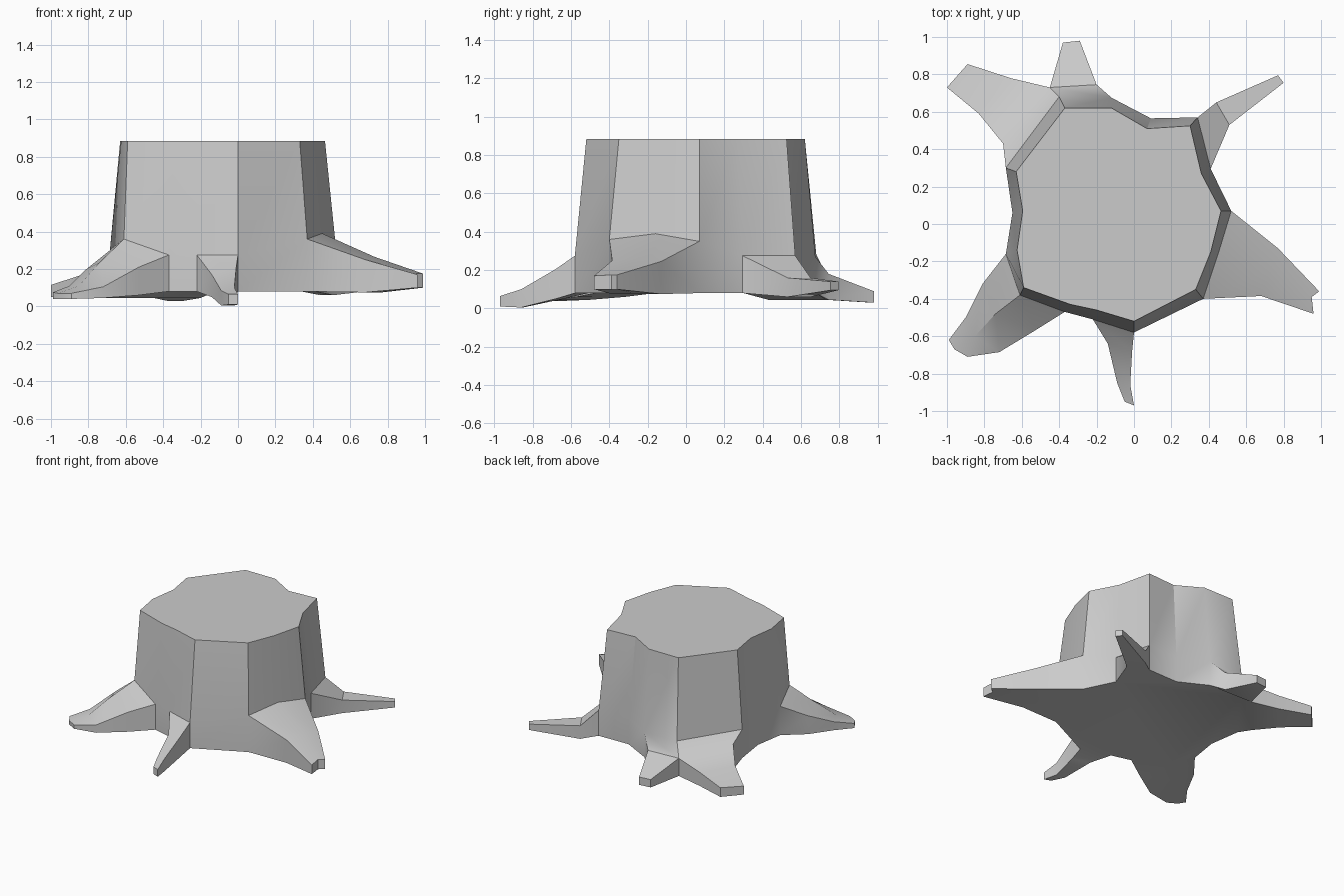
import bpy, bmesh, math

if "Cube" in bpy.data.objects:
    bpy.data.objects.remove(bpy.data.objects["Cube"])

# Trunk columns, counter-clockwise: top x, y, then flare x, y, z
RING = [(.465, .07, .52, .07, .35), (.36, .27, .41, .295, .275), (.30, .525, .34, .57, .275),
        (.07, .51, .09, .565, .275), (-.12, .62, -.12, .675, .27), (-.37, .62, -.40, .68, .28),
        (-.63, .28, -.685, .30, .30), (-.595, .07, -.65, .06, .30), (-.625, -.14, -.685, -.16, .30),
        (-.59, -.34, -.61, -.38, .36), (-.34, -.43, -.37, -.47, .275), (-.20, -.46, -.22, -.51, .275),
        (0, -.52, 0, -.58, .275), (.33, -.35, .37, -.40, .36), (.41, -.15, .45, -.16, .39)]
N = len(RING)
TOP_Z, BASE_Z = .885, .08

# Roots: first trunk column, then cross-sections (underside z, points x, y, top z)
ROOTS = [
    (1, [(.06, [(.51, .53, .16), (.44, .65, .16)]),
         (.095, [(.80, .755, .14), (.77, .795, .14)])]),
    (4, [(.045, [(-.20, .745, .18), (-.45, .73, .18)]),
         (.03, [(-.29, .98, .09), (-.38, .97, .09)])]),
    (5, [(.045, [(-.45, .73, .18), (-.70, .43, .24)]),
         (.045, [(-.66, .78, .15), (-.83, .59, .17)]),
         (.05, [(-.89, .855, .12), (-1, .73, .115)])]),
    (8, [(.06, [(-.81, -.32, .20), (-.74, -.48, .235), (-.53, -.57, .21)]),
         (.045, [(-.90, -.50, .11), (-.85, -.60, .11), (-.72, -.685, .105)]),
         (.04, [(-.99, -.62, .075), (-.96, -.67, .07), (-.89, -.71, .07)])]),
    (11, [(.05, [(-.14, -.64, .17), (-.01, -.68, .205)]),
          (.005, [(-.09, -.85, .085), (-.02, -.86, .10)]),
          (.01, [(-.05, -.95, .065), (0, -.97, .065)])]),
    (13, [(.075, [(.68, -.385, .25), (.73, -.25, .265), (.77, -.13, .245)]),
          (.10, [(.96, -.48, .17), (.95, -.39, .175), (.99, -.36, .175)])]),
]

bm = bmesh.new()
cache = {}


def vert(x, y, z):
    key = (round(x, 4), round(y, 4), round(z, 4))
    if key not in cache:
        cache[key] = bm.verts.new(key)
    return cache[key]


def face(*verts):
    # A wall shared by two neighbouring roots is internal, so it cancels out
    old = bm.faces.get(verts)
    if old:
        bm.faces.remove(old)
    else:
        bm.faces.new(verts)


top = [vert(c[0], c[1], TOP_Z) for c in RING]
flare = [vert(*c[2:]) for c in RING]
base = [vert(c[2], c[3], BASE_Z) for c in RING]

# Trunk: cut surface, underside and sloping bark
face(*top)
face(*reversed(base))
for i in range(N):
    j = (i + 1) % N
    face(flare[i], flare[j], top[j], top[i])

# Roots: tops, undersides, sides and blunt ends
covered = set()
for start, sections in ROOTS:
    n = len(sections[0][1])
    ids = [(start + k) % N for k in range(n)]
    covered.update(ids[:-1])
    up, low = [flare[i] for i in ids], [base[i] for i in ids]
    for under, pts in sections:
        up2 = [vert(*p) for p in pts]
        low2 = [vert(p[0], p[1], under) for p in pts]
        for k in range(n - 1):
            face(up[k], up2[k], up2[k + 1], up[k + 1])
            face(low[k], low[k + 1], low2[k + 1], low2[k])
        for k in (0, n - 1):
            face(low[k], low2[k], up2[k], up[k])
        up, low = up2, low2
    for k in range(n - 1):
        face(low[k], low[k + 1], up[k + 1], up[k])

# Vertical trunk foot between the roots
for i in set(range(N)) - covered:
    j = (i + 1) % N
    face(base[i], base[j], flare[j], flare[i])

bmesh.ops.recalc_face_normals(bm, faces=bm.faces)
mesh = bpy.data.meshes.new("tree_stump")
bm.to_mesh(mesh)
bm.free()
stump = bpy.data.objects.new("tree_stump", mesh)
bpy.context.collection.objects.link(stump)
bpy.context.view_layer.objects.active = stump
stump.select_set(True)
bpy.ops.object.shade_smooth_by_angle(angle=math.radians(30))
